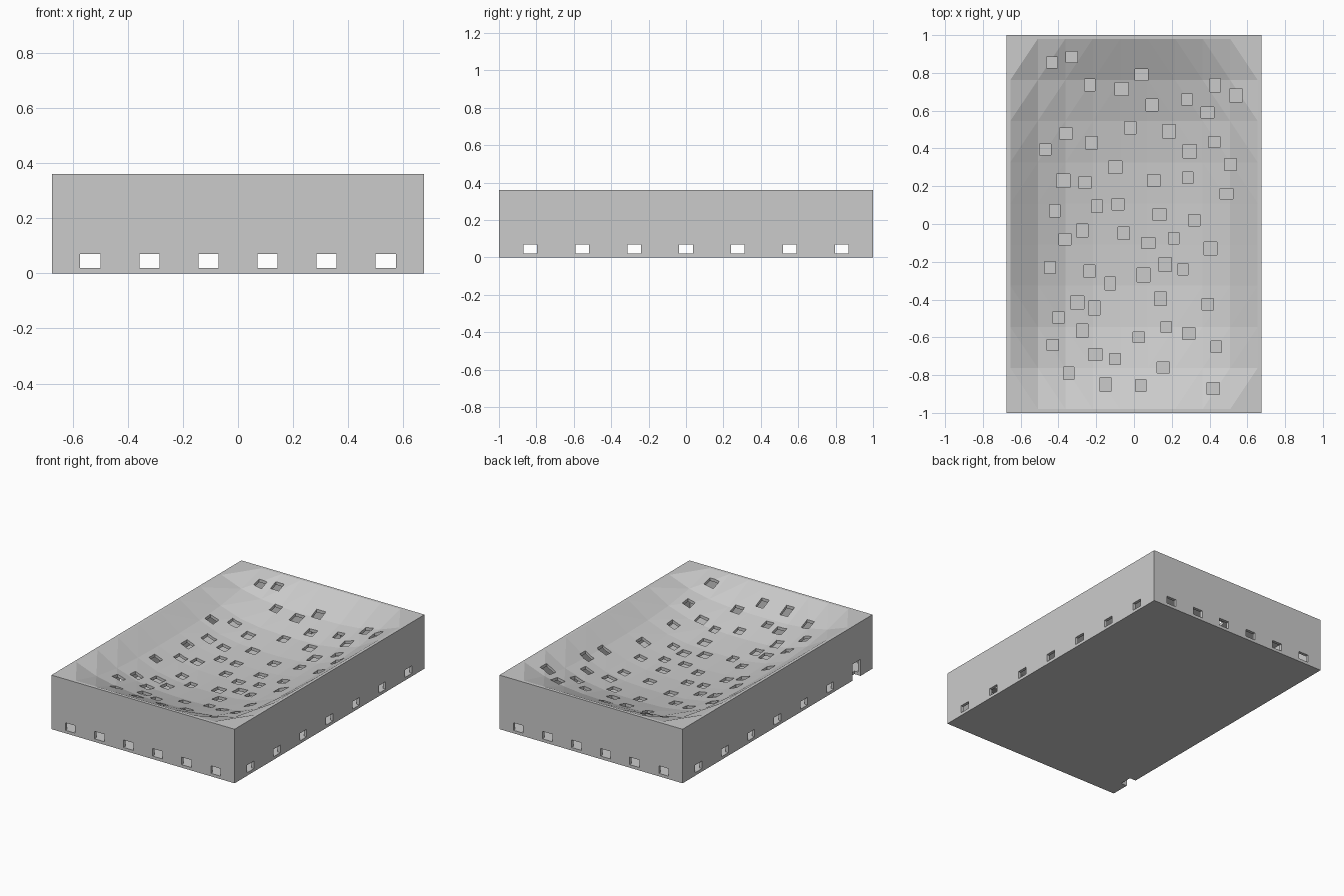
import bpy, bmesh, random
from mathutils import Matrix

if "Cube" in bpy.data.objects:
    bpy.data.objects.remove(bpy.data.objects["Cube"])

random.seed(4)
HX, HY, H = 0.675, 1.0, 0.36      # outer half sizes and height
IX, IY = 0.655, 0.98              # inside of the walls
FLOOR, SHELL, DEPTH = 0.02, 0.02, 0.19


def finish(name, bm):
    bmesh.ops.recalc_face_normals(bm, faces=bm.faces)
    me = bpy.data.meshes.new(name)
    bm.to_mesh(me)
    bm.free()
    ob = bpy.data.objects.new(name, me)
    bpy.context.collection.objects.link(ob)
    return ob


def boxes(name, items):
    # each item: (x0, x1, y0, y1, z0, z1)
    bm = bmesh.new()
    for x0, x1, y0, y1, z0, z1 in items:
        m = Matrix.Translation(((x0 + x1) / 2, (y0 + y1) / 2, (z0 + z1) / 2))
        m = m @ Matrix.Diagonal((x1 - x0, y1 - y0, z1 - z0, 1))
        bmesh.ops.create_cube(bm, size=1, matrix=m)
    return finish(name, bm)


def dished_block(name, z_shift, z_end):
    # volume between the dished 9 x 9 grid and a flat plane
    bm = bmesh.new()
    bmesh.ops.create_grid(bm, x_segments=9, y_segments=9, size=1)
    for v in bm.verts:
        x, y = v.co.x, v.co.y
        dip = DEPTH * (1 - abs(x) ** 3) * (1 - abs(y) ** 3)
        v.co = (x * IX, y * IY, H - dip + z_shift)
    dish = bm.faces[:]
    ext = bmesh.ops.extrude_face_region(bm, geom=dish, use_keep_orig=True)
    for g in ext["geom"]:
        if isinstance(g, bmesh.types.BMVert):
            g.co.z = z_end
    bmesh.ops.triangulate(bm, faces=bm.faces[:])
    return finish(name, bm)


def cut(ob, cutter):
    mod = ob.modifiers.new(cutter.name, 'BOOLEAN')
    mod.operation = 'DIFFERENCE'
    mod.solver = 'EXACT'
    mod.object = cutter
    bpy.context.view_layer.objects.active = ob
    bpy.ops.object.modifier_apply(modifier=mod.name)
    bpy.data.objects.remove(cutter)


# Hollow tray: outer block, dished top, inner cavity
tray = boxes("dished_tray", [(-HX, HX, -HY, HY, 0, H)])
cut(tray, dished_block("dish_cutter", 0, 0.5))
cut(tray, dished_block("cavity_cutter", -SHELL, FLOOR))

# Scattered holes through the dish
HOLES = [
    (-.435, .855), (-.33, .885), (-.235, .735), (-.065, .715), (.04, .79), (.095, .63),
    (.28, .66), (.43, .735), (.54, .68), (.39, .59), (-.02, .51), (.185, .49),
    (-.36, .48), (-.225, .43), (-.47, .395), (.425, .435), (.295, .385), (.51, .315),
    (-.1, .3), (-.375, .23), (-.26, .22), (.105, .23), (.285, .245), (.49, .16),
    (-.42, .07), (-.195, .095), (-.085, .105), (.135, .05), (.32, .02), (-.365, -.08),
    (-.275, -.035), (-.055, -.05), (.075, -.1), (.21, -.075), (.405, -.13), (-.445, -.23),
    (-.235, -.25), (-.125, -.315), (.05, -.27), (.165, -.215), (.26, -.24), (-.3, -.415),
    (-.21, -.445), (.14, -.395), (.39, -.425), (-.4, -.495), (-.275, -.565), (.025, -.6),
    (.17, -.545), (.29, -.58), (-.43, -.64), (-.205, -.69), (-.1, -.715), (.435, -.65),
    (.155, -.76), (-.345, -.79), (-.15, -.85), (.035, -.855), (.42, -.87),
]
items = []
for x, y in HOLES:
    w, d = random.uniform(.027, .036), random.uniform(.028, .037)
    items.append((x - w, x + w, y - d, y + d, 0.08, 0.45))
cut(tray, boxes("hole_cutter", items))

# Windows along the walls, with one taller notch at the left front
W, Z0, Z1 = 0.0365, 0.02, 0.07
items = []
for i in range(6):
    x = -0.536 + i * 0.2144
    for s in (-1, 1):
        y0, y1 = sorted((s * 0.95, s * 1.05))
        items.append((x - W, x + W, y0, y1, Z0, Z1))
for i in range(7):
    y = -0.832 + i * 0.2773
    items.append((0.63, 0.72, y - W, y + W, Z0, Z1))
    if i:
        items.append((-0.72, -0.63, y - W, y + W, Z0, Z1))
    else:
        items.append((-0.72, -0.63, y - 0.042, y + 0.042, -0.05, 0.11))
cut(tray, boxes("window_cutter", items))
